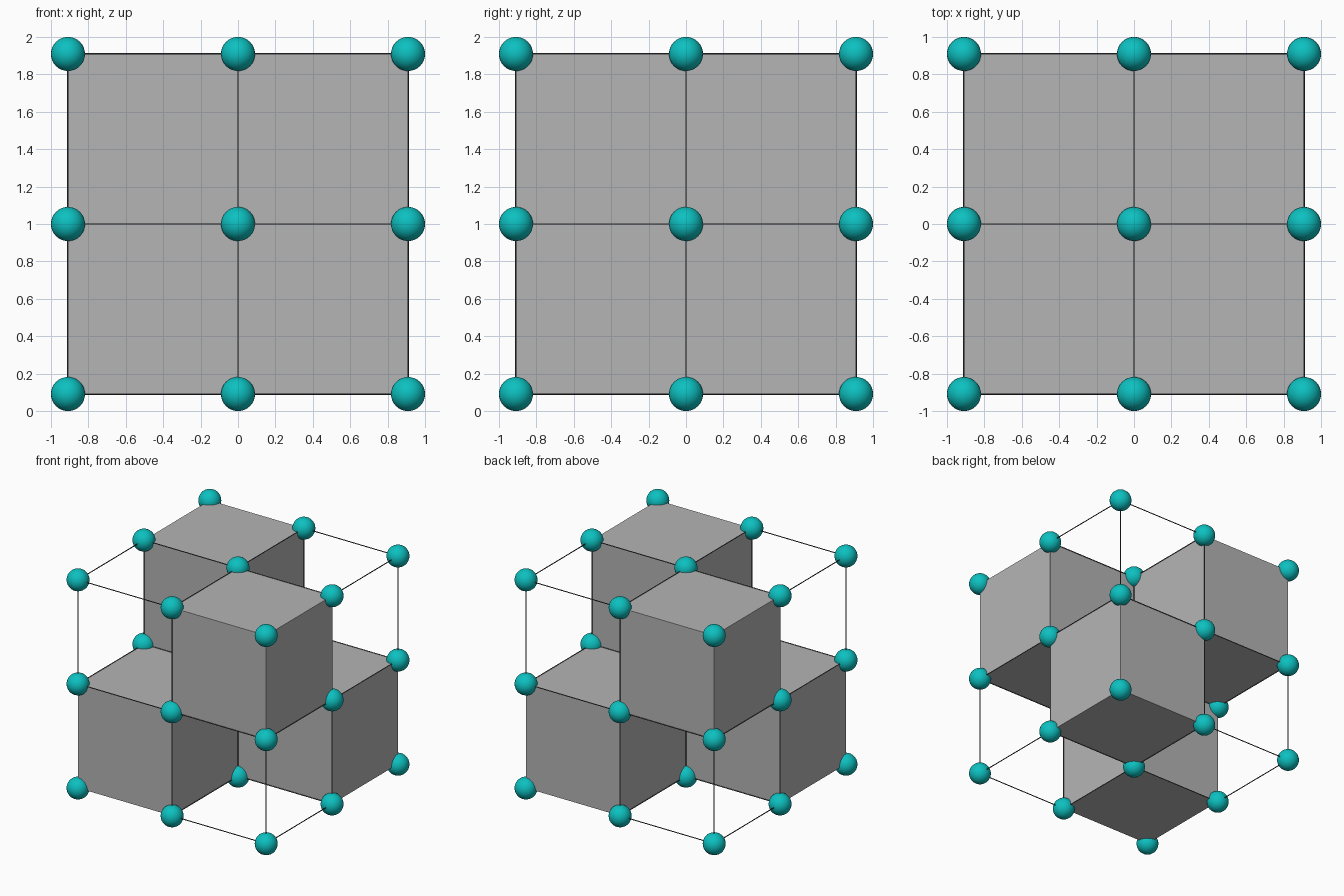
import bpy
import bmesh
from itertools import product
from mathutils import Matrix, Vector

R = 0.091            # ball radius
STEP = 1.0 - R       # lattice spacing
ROD = 0.004          # rod radius
CENTRE = Vector((0, 0, 1))

default = bpy.data.objects.get("Cube")
if default:
    bpy.data.objects.remove(default, do_unlink=True)


def material(name, rgb):
    mat = bpy.data.materials.new(name)
    mat.use_nodes = True
    mat.diffuse_color = (*rgb, 1)
    mat.node_tree.nodes["Principled BSDF"].inputs["Base Color"].default_value = (*rgb, 1)
    return mat


teal = material("teal", (0.004, 0.53, 0.53))
grey = material("grey", (0.46, 0.46, 0.46))
dark = material("dark grey", (0.06, 0.06, 0.06))


def add_object(name, bm, mat, smooth=False):
    mesh = bpy.data.meshes.new(name)
    for face in bm.faces:
        face.smooth = smooth
    bm.to_mesh(mesh)
    bm.free()
    mesh.materials.append(mat)
    obj = bpy.data.objects.new(name, mesh)
    bpy.context.collection.objects.link(obj)
    return obj


def place(grid):
    return CENTRE + Vector(grid) * STEP


# Balls on every lattice point
for point in product((-1, 0, 1), repeat=3):
    bm = bmesh.new()
    bmesh.ops.create_uvsphere(bm, u_segments=32, v_segments=16, radius=R,
                              matrix=Matrix.Translation(place(point)))
    add_object("lattice_ball", bm, teal, smooth=True)

# Solid blocks in alternate octants; edges of the open octants become rods
rod_edges = set()
for sx, sy, sz in product((-1, 1), repeat=3):
    if sx * sy * sz < 0:
        bm = bmesh.new()
        bmesh.ops.create_cube(bm, size=STEP, matrix=Matrix.Translation(
            place((sx / 2, sy / 2, sz / 2))))
        add_object("solid_block", bm, grey)
    else:
        corners = list(product(sorted((0, sx)), sorted((0, sy)), sorted((0, sz))))
        for a, b in product(corners, repeat=2):
            if a < b and sum(p != q for p, q in zip(a, b)) == 1:
                rod_edges.add((a, b))

# Thin rods
bm = bmesh.new()
for a, b in sorted(rod_edges):
    start, end = place(a), place(b)
    turn = (end - start).to_track_quat('Z', 'Y').to_matrix().to_4x4()
    bmesh.ops.create_cone(bm, cap_ends=True, segments=8, radius1=ROD, radius2=ROD,
                          depth=STEP, matrix=Matrix.Translation((start + end) / 2) @ turn)
add_object("lattice_rods", bm, dark)
